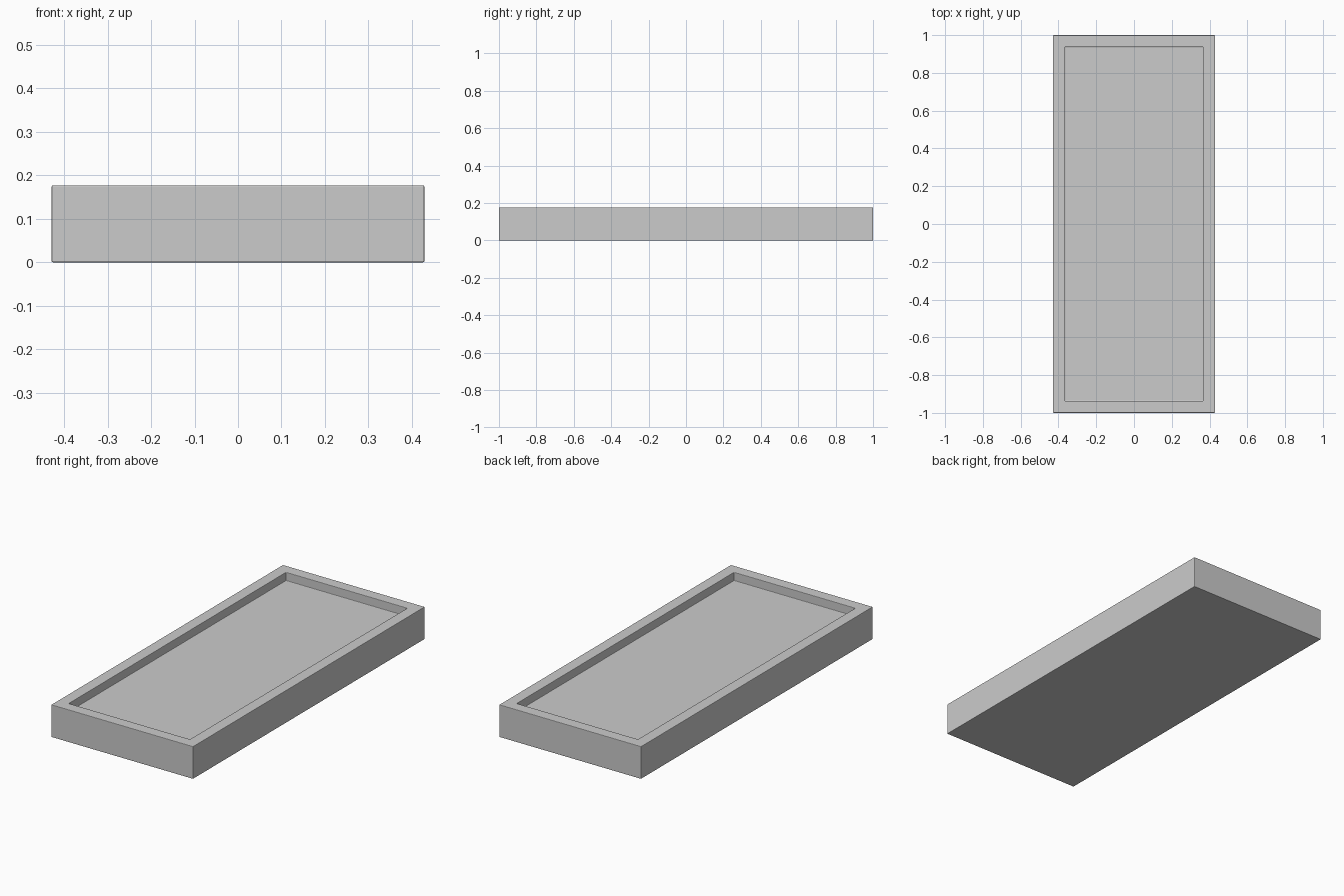
import bpy, bmesh

if "Cube" in bpy.data.objects:
    bpy.data.objects.remove(bpy.data.objects["Cube"])

WIDTH, LENGTH, HEIGHT = 0.857, 2.0, 0.177
RIM, DEPTH = 0.063, 0.045

# Solid block standing on the ground
bm = bmesh.new()
bmesh.ops.create_cube(bm, size=1.0)
for v in bm.verts:
    v.co.x *= WIDTH
    v.co.y *= LENGTH
    v.co.z = (v.co.z + 0.5) * HEIGHT
bm.normal_update()

# Shallow recess with straight walls inside the rim
top = max(bm.faces, key=lambda f: f.calc_center_median().z)
bmesh.ops.inset_region(bm, faces=[top], thickness=RIM, use_even_offset=True)
ext = bmesh.ops.extrude_discrete_faces(bm, faces=[top])
for v in ext["faces"][0].verts:
    v.co.z -= DEPTH
bmesh.ops.recalc_face_normals(bm, faces=bm.faces)

mesh = bpy.data.meshes.new("tray")
bm.to_mesh(mesh)
bm.free()
tray = bpy.data.objects.new("tray", mesh)
bpy.context.collection.objects.link(tray)

# Slightly eased edges
bevel = tray.modifiers.new("eased_edges", "BEVEL")
bevel.width = 0.003
bevel.segments = 2
bevel.limit_method = "ANGLE"
